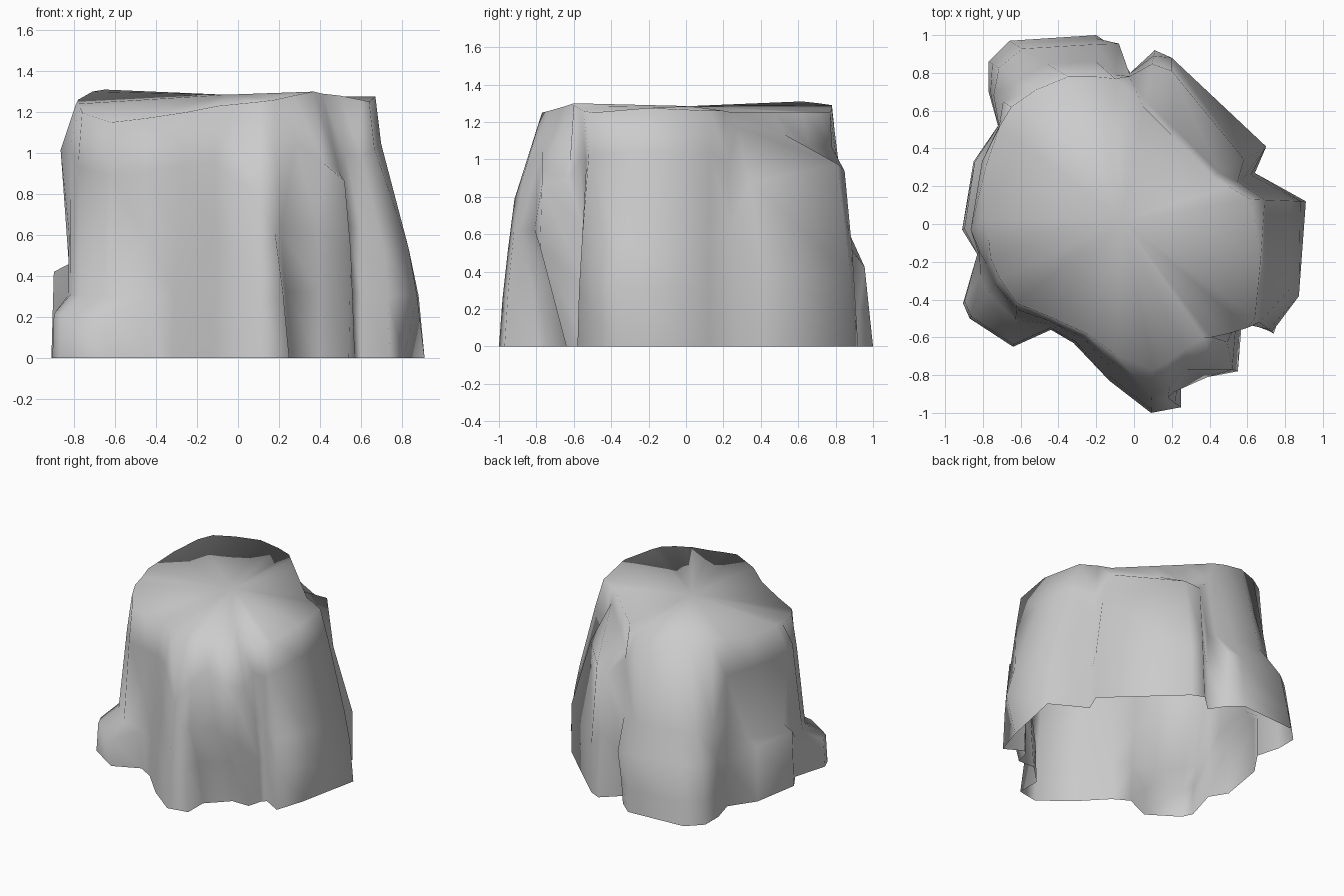
import bpy, bmesh
from mathutils import Vector

# Side profiles: (height fraction, blend from foot to rim, optional x and y shift)
PROFILES = {
    "slope": [(.24, .10), (.42, .27), (.82, .75)],
    "bulge": [(.24, .05, .07, -.03), (.42, .27, .06, -.02), (.82, .80)],
    "wall": [(.25, .15), (.50, .45), (.78, .65)],
    "upright": [(.25, .0), (.50, .1), (.85, .2)],
    "ledge": [(.41, .0, .01, -.14), (.67, .0, -.02, -.13), (.70, .35)],
    "recess": [(.25, .0, 0, -.03), (.48, .0, -.01, -.17), (.73, .0, .02, -.13)],
    "recess_edge": [(.25, .0, -.02, -.03), (.48, .0, -.04, -.10), (.82, .0, .03, .02)],
    "spur": [(.25, .0, -.03, .02), (.49, .0, -.07, .05), (.75, .0, -.06, .11)],
    "buttress": [(.20, .08), (.40, .20), (.63, .36)],
    "block": [(.18, .05), (.26, .62), (.78, .86)],
    "stub": [(.34, .10), (.37, .0, .085, 0), (.82, .0, .045, 0)],
    "root": [(.13, .08), (.34, .22), (.50, .64)],
    "corner": [(.15, .0, 0, .02), (.34, .0, .01, .05), (.52, .85)],
    "shelf_notch": [(.40, .10), (.75, .24), (.86, .88)],
    "shelf": [(.30, .0), (.78, .17), (.91, .88)],
    "shelf_end": [(.30, .0), (.70, .42), (.94, .88)],
}

# Columns around the stump: foot x, y, then rim x, y, z, then profile
COLUMNS = [
    (.91, .12, .62, .13, 1.26, "slope"), (.81, -.36, .67, -.20, 1.275, "bulge"),
    (.74, -.58, .64, -.50, 1.25, "slope"), (.60, -.50, .60, -.55, 1.26, "wall"),
    (.57, -.53, .50, -.58, 1.28, "wall"), (.54, -.64, .41, -.60, 1.29, "ledge"),
    (.40, -.64, .37, -.60, 1.30, "recess"), (.25, -.79, .27, -.66, 1.28, "recess_edge"),
    (.25, -.97, .18, -.73, 1.26, "spur"), (.09, -1.0, .10, -.77, 1.25, "buttress"),
    (-.13, -.83, -.10, -.69, 1.23, "wall"), (-.32, -.63, -.25, -.58, 1.20, "wall"),
    (-.44, -.56, -.45, -.49, 1.17, "wall"), (-.64, -.65, -.62, -.42, 1.15, "block"),
    (-.87, -.50, -.71, -.29, 1.18, "block"), (-.905, -.42, -.76, -.18, 1.20, "block"),
    (-.83, -.16, -.77, -.08, 1.22, "upright"), (-.91, -.03, -.79, .02, 1.24, "stub"),
    (-.85, .33, -.78, .32, 1.26, "stub"), (-.72, .52, -.71, .52, 1.30, "wall"),
    (-.77, .70, -.65, .62, 1.31, "root"), (-.77, .86, -.52, .71, 1.30, "root"),
    (-.66, .97, -.35, .78, 1.29, "root"), (-.20, 1.0, -.20, .78, 1.27, "root"),
    (-.09, .905, -.10, .77, 1.25, "corner"), (-.02, .80, -.04, .71, 1.25, "upright"),
    (.11, .92, .05, .62, 1.25, "shelf_notch"), (.20, .88, .20, .47, 1.25, "shelf"),
    (.70, .41, .42, .25, 1.25, "shelf_end"), (.64, .27, .50, .20, 1.26, "wall"),
]
CAP_CENTRE = Vector((-.06, .02, 1.285))


def column_points(fx, fy, rx, ry, rz, kind):
    """Points from the foot up to the rim."""
    foot, rim = Vector((fx, fy, 0)), Vector((rx, ry, rz))
    points = [foot]
    for t, blend, *shift in PROFILES[kind]:
        p = foot.lerp(rim, blend)
        if shift:
            p += Vector((*shift, 0))
        p.z = rz * t
        points.append(p)
    return points + [rim]


# Stump: walls open at the ground, closed by a gently domed cap
bm = bmesh.new()
grid = [[bm.verts.new(p) for p in column_points(*c)] for c in COLUMNS]
centre = bm.verts.new(CAP_CENTRE)
for i, col in enumerate(grid):
    nxt = grid[(i + 1) % len(grid)]
    for k in range(len(col) - 1):
        bm.faces.new((col[k], nxt[k], nxt[k + 1], col[k + 1]))
    bm.faces.new((col[-1], nxt[-1], centre))
for face in bm.faces:
    face.smooth = True

mesh = bpy.data.meshes.new("stump")
bm.to_mesh(mesh)
bm.free()
stump = bpy.data.objects.new("stump", mesh)
bpy.context.collection.objects.link(stump)

grey = bpy.data.materials.new("plain grey")
grey.diffuse_color = (.6, .6, .6, 1)
mesh.materials.append(grey)
